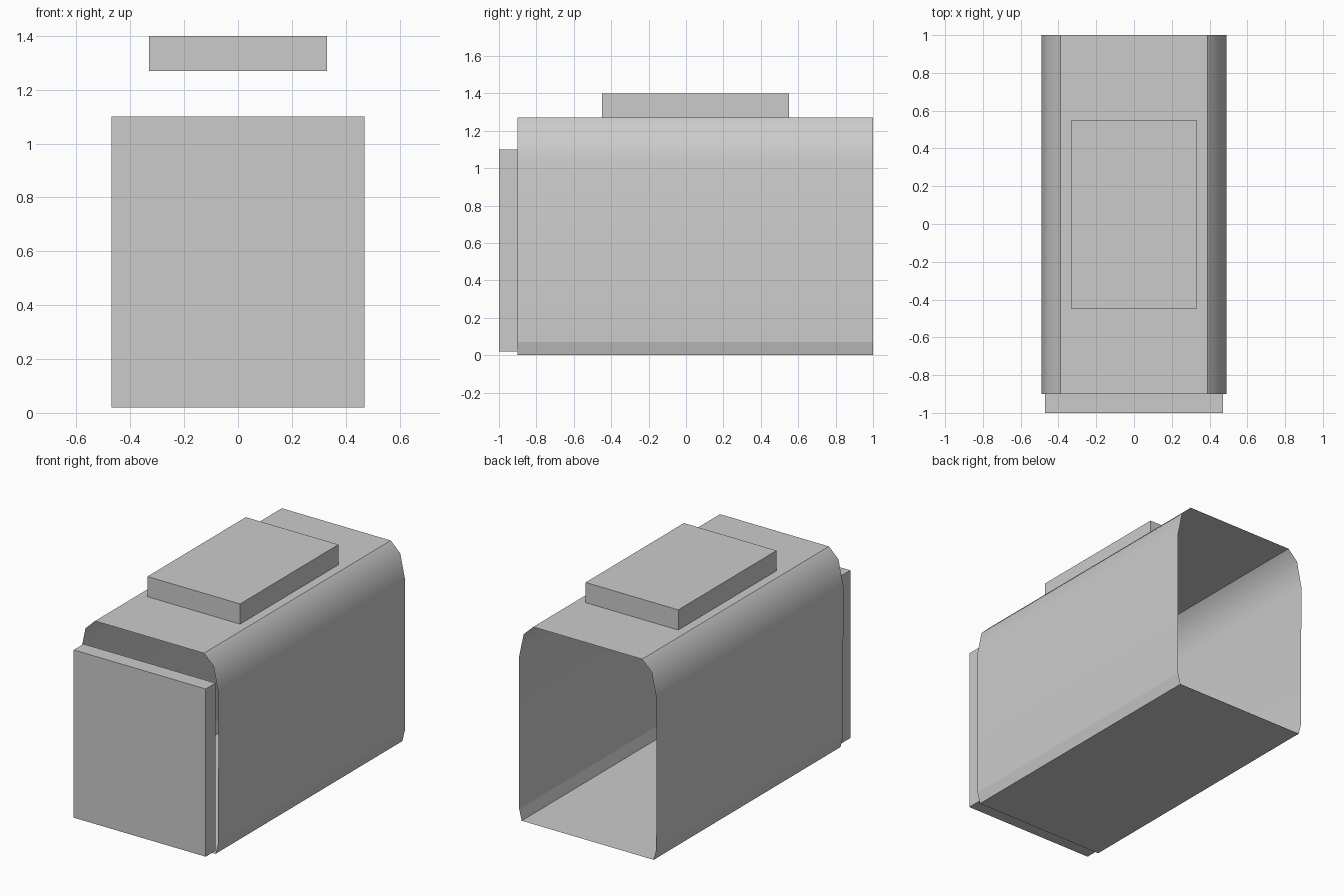
import bpy, bmesh

cube = bpy.data.objects.get("Cube")
if cube:
    bpy.data.objects.remove(cube, do_unlink=True)

GREY = (0.6, 0.6, 0.6, 1.0)
mat = bpy.data.materials.new("plain grey")
mat.use_nodes = True
mat.diffuse_color = GREY
mat.node_tree.nodes["Principled BSDF"].inputs["Base Color"].default_value = GREY


def add_object(name, bm):
    bmesh.ops.recalc_face_normals(bm, faces=bm.faces)
    mesh = bpy.data.meshes.new(name)
    bm.to_mesh(mesh)
    bm.free()
    mesh.materials.append(mat)
    obj = bpy.data.objects.new(name, mesh)
    bpy.context.collection.objects.link(obj)
    return obj


def box(name, low, high):
    bm = bmesh.new()
    bmesh.ops.create_cube(bm, size=1)
    for v in bm.verts:
        v.co = [lo + (hi - lo) * (c + 0.5) for lo, hi, c in zip(low, high, v.co)]
    return add_object(name, bm)


# Open sleeve: half profile from floor to roof, mirrored and extruded along y
half = [(0.47, 0.0), (0.488, 0.07), (0.491, 1.04), (0.456, 1.205), (0.388, 1.27)]
profile = half + [(-x, z) for x, z in reversed(half)]
bm = bmesh.new()
front, back = ([bm.verts.new((x, y, z)) for x, z in profile] for y in (-0.9, 1.0))
count = len(profile)
for i in range(count):
    j = (i + 1) % count
    face = bm.faces.new((front[i], front[j], back[j], back[i]))
    face.smooth = True
# Crisp creases beside the floor and the roof, soft shoulders between
for e in bm.edges:
    a, b = e.verts
    along = abs(a.co.y - b.co.y) > 1
    if along and (a.co.z < 0.1 or a.co.z > 1.26):
        e.smooth = False
add_object("sleeve", bm)

# Solid slabs
box("front_plate", (-0.47, -1.0, 0.02), (0.47, -0.9, 1.10))
box("top_pad", (-0.33, -0.45, 1.27), (0.33, 0.55, 1.40))
